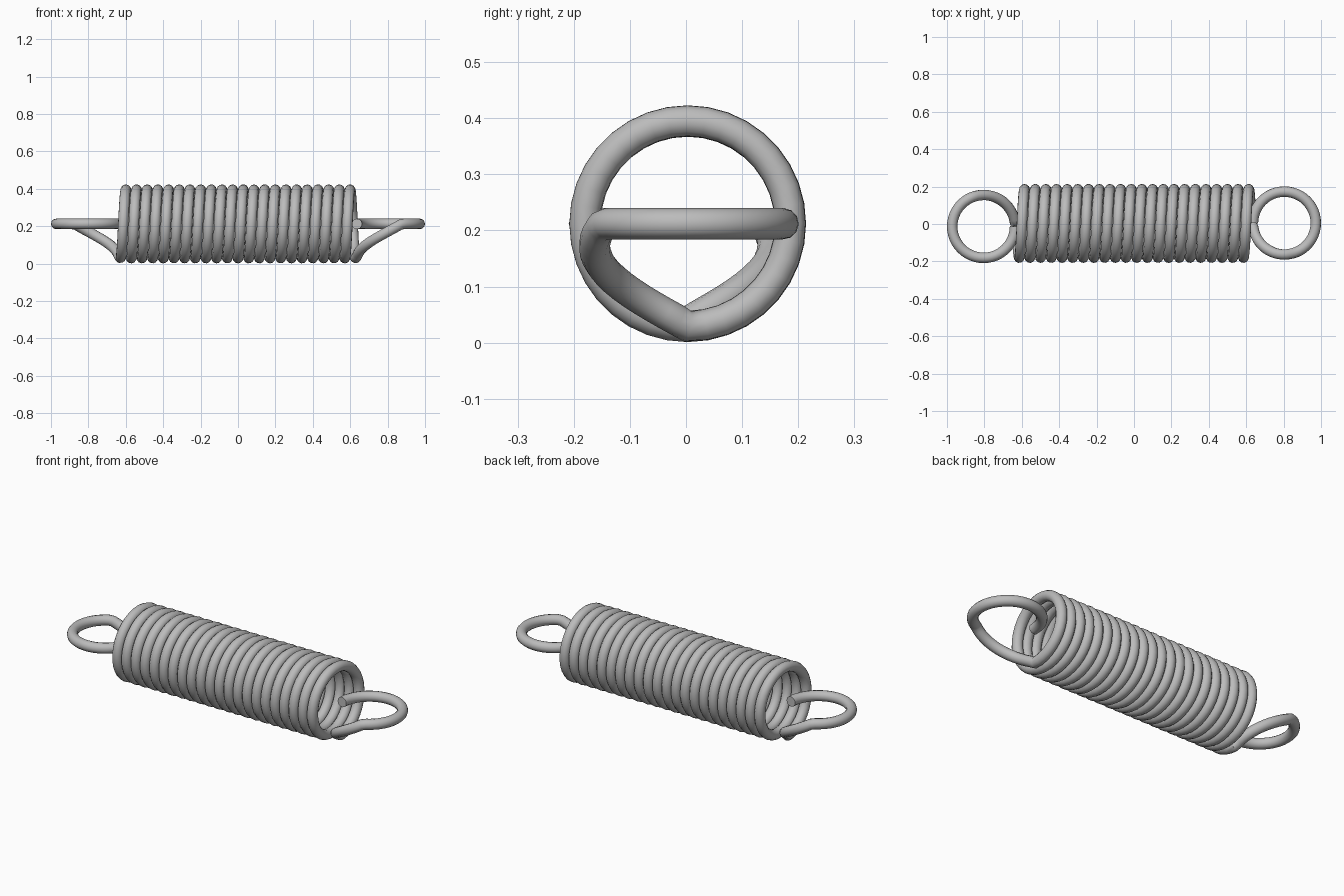
import bpy
from math import pi, sin, cos, radians

cube = bpy.data.objects.get("Cube")
if cube:
    bpy.data.objects.remove(cube, do_unlink=True)

WIRE = 0.028          # wire radius
COIL_R = 0.183        # coil centreline radius
COIL_Y, MID_Z = 0.003, 0.212
HALF = 0.628          # half length of the coil
TURNS, STEPS = 22, 36
HOOK_R, HOOK_X = 0.168, 0.804
RISE = radians(115)   # part of the hook that climbs to mid height

steel = bpy.data.materials.new("steel grey")
steel.use_nodes = True
grey = (0.5, 0.5, 0.5, 1)
steel.diffuse_color = grey
steel.node_tree.nodes["Principled BSDF"].inputs["Base Color"].default_value = grey


def hook(side, y_centre):
    """Loop that climbs from the coil's bottom and then lies flat."""
    points = []
    for i in range(1, 49):
        a = 2 * pi * i / 48
        z = MID_Z - COIL_R * (1 - min(a / RISE, 1))
        points.append((side * (HOOK_X - HOOK_R * cos(a)),
                       y_centre - side * HOOK_R * sin(a), z))
    return points


# Tight coil, starting and ending at the bottom
count = TURNS * STEPS
coil = []
for i in range(count + 1):
    a = 2 * pi * i / STEPS
    coil.append((-HALF + 2 * HALF * i / count,
                 COIL_Y - COIL_R * sin(a), MID_Z - COIL_R * cos(a)))

# One continuous wire: left loop, coil, right loop
path = hook(-1, -0.013)[::-1] + coil + hook(1, 0.005)

curve = bpy.data.curves.new("spring_wire", "CURVE")
curve.dimensions = "3D"
curve.bevel_depth = WIRE
curve.bevel_resolution = 4
curve.use_fill_caps = True
curve.twist_mode = "MINIMUM"
spline = curve.splines.new("POLY")
spline.points.add(len(path) - 1)
for point, co in zip(spline.points, path):
    point.co = (*co, 1)
curve.materials.append(steel)

spring = bpy.data.objects.new("spring_wire", curve)
bpy.context.collection.objects.link(spring)
bpy.ops.object.select_all(action="DESELECT")
spring.select_set(True)
bpy.context.view_layer.objects.active = spring
bpy.ops.object.convert(target="MESH")
bpy.ops.object.shade_smooth_by_angle(angle=radians(50))
